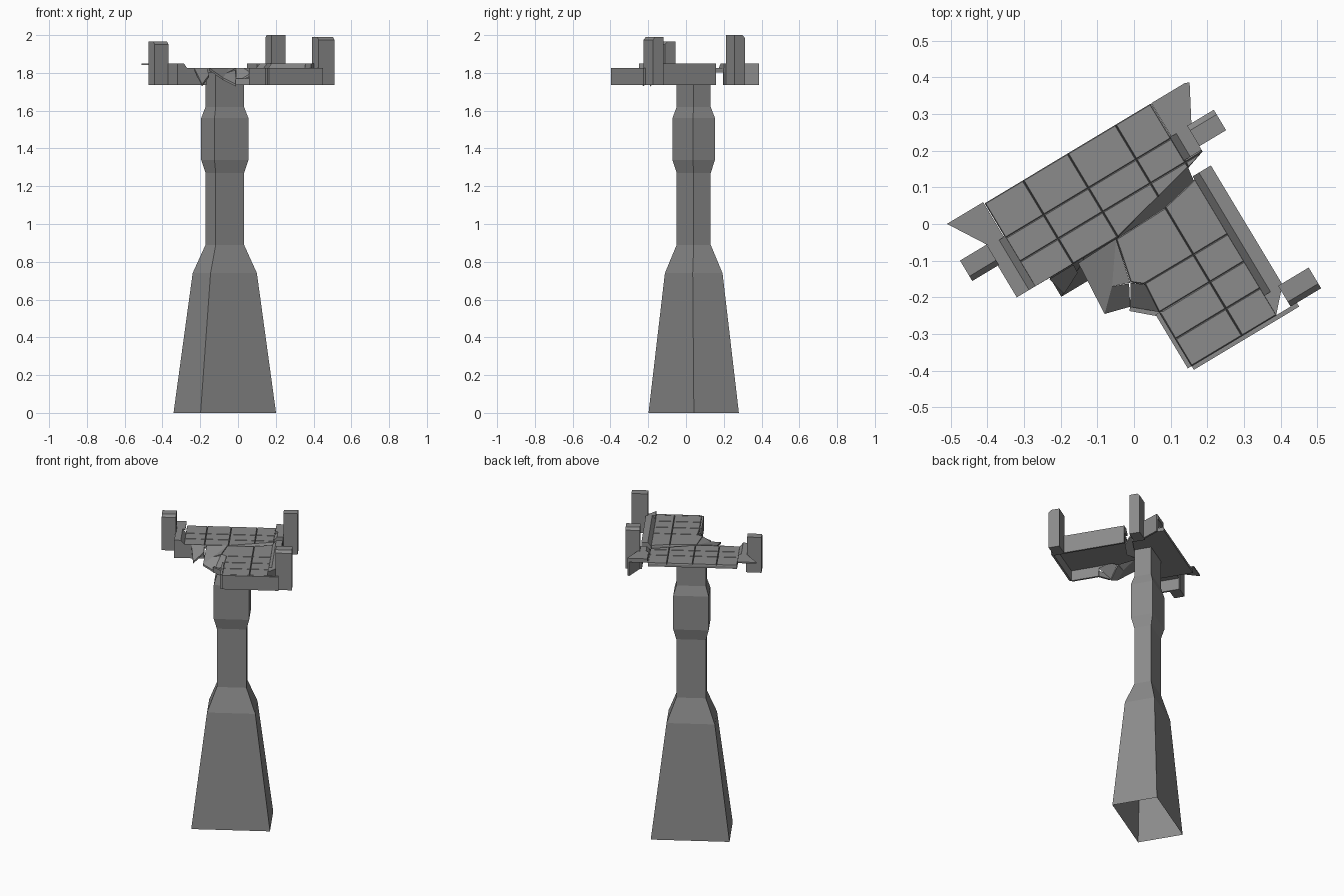
import bpy, bmesh, math
from mathutils import Vector

cube = bpy.data.objects.get("Cube")
if cube:
    bpy.data.objects.remove(cube)

TURN = math.radians(31)
BASE, DECK, RAIL = 1.735, 1.825, 1.85

concrete = bpy.data.materials.new("concrete_grey")
concrete.use_nodes = True
GREY = (0.26, 0.26, 0.26, 1)
concrete.diffuse_color = GREY
concrete.node_tree.nodes["Principled BSDF"].inputs["Base Color"].default_value = GREY


def finish(name, bm, recalc=True):
    """Turn a bmesh, laid out along the road axes, into a turned object."""
    if recalc:
        bmesh.ops.recalc_face_normals(bm, faces=bm.faces)
    mesh = bpy.data.meshes.new(name)
    bm.to_mesh(mesh)
    bm.free()
    mesh.materials.append(concrete)
    obj = bpy.data.objects.new(name, mesh)
    obj.rotation_euler.z = TURN
    bpy.context.collection.objects.link(obj)
    return obj


def extrude_shape(points, offset):
    """Closed solid from a flat outline moved by an offset."""
    bm = bmesh.new()
    face = bm.faces.new([bm.verts.new(p) for p in points])
    ext = bmesh.ops.extrude_face_region(bm, geom=[face], use_keep_orig=True)
    moved = [g for g in ext["geom"] if isinstance(g, bmesh.types.BMVert)]
    bmesh.ops.translate(bm, verts=moved, vec=offset)
    bmesh.ops.recalc_face_normals(bm, faces=bm.faces)
    return bm


def prism(name, outline, z0, z1):
    return finish(name, extrude_shape([(u, v, z0) for u, v in outline], (0, 0, z1 - z0)))


def wall(name, a, b, top=DECK, thick=0.012):
    """Upright slab between two plan points."""
    a, b = Vector(a), Vector(b)
    n = (b - a).orthogonal().normalized() * thick
    return prism(name, [a, b, b + n, a + n], BASE, top)


def shard(name, points, thick=0.012):
    return finish(name, extrude_shape(points, (0, 0, -thick)))


def deck(name, outline, u_cuts, v_cuts):
    """Thin slab whose top is split into raised tiles with grooves between."""
    low = DECK - 0.008
    bm = extrude_shape([(u, v, low - 0.015) for u, v in outline], (0, 0, 0.015))
    cuts = [((c, 0, 0), (1, 0, 0)) for c in u_cuts] + [((0, c, 0), (0, 1, 0)) for c in v_cuts]
    for co, no in cuts:
        geom = bm.verts[:] + bm.edges[:] + bm.faces[:]
        bmesh.ops.bisect_plane(bm, geom=geom, plane_co=co, plane_no=no)
    tops = [f for f in bm.faces if f.normal.z > 0.9]
    bmesh.ops.inset_individual(bm, faces=tops, thickness=0.0035, depth=0.008)
    return finish(name, bm)


def parapet(name, outer, inner, v0, v1):
    """Raised kerb with a sloped inner side and a skirt on the outer side."""
    s = 1 if inner > outer else -1
    profile = [(outer, BASE), (outer, RAIL), (inner - s * 0.02, RAIL), (inner, DECK),
               (inner, DECK - 0.015), (outer + s * 0.012, DECK - 0.015), (outer + s * 0.012, BASE)]
    return finish(name, extrude_shape([(u, v0, z) for u, z in profile], (0, v1 - v0, 0)))


def post(name, u0, u1, front, back, top):
    """Square post with one chamfered top edge, on the side given as front."""
    s = 0.015 if back > front else -0.015
    profile = [(front, BASE), (front, top - 0.015), (front + s, top), (back, top), (back, BASE)]
    return finish(name, extrude_shape([(u0, v, z) for v, z in profile], (u1 - u0, 0, 0)))


# Tapered pillar, hollow and open underneath: height, width, depth
SECTIONS = [(0, .466, .278), (.74, .286, .184), (.89, .175, .105), (1.27, .175, .105),
            (1.34, .21, .137), (1.56, .21, .137), (1.62, .175, .105), (1.815, .175, .105)]
bm = bmesh.new()
rings = []
for z, w, d in SECTIONS:
    rings.append([bm.verts.new((-.039 + sx * w / 2, .071 + sy * d / 2, z))
                  for sx, sy in ((-1, -1), (1, -1), (1, 1), (-1, 1))])
for low, high in zip(rings, rings[1:]):
    for i in range(4):
        j = (i + 1) % 4
        bm.faces.new((low[i], low[j], high[j], high[i]))
bm.faces.new(rings[-1])
finish("pillar", bm, False)

# Two road decks meeting at the crack
deck("rear_deck",
     [(-.32, -.007), (-.063, -.009), (.206, .055), (.262, .073), (.262, .155), (.208, .155),
      (.208, .258), (-.32, .258)],
     (-.198, -.056, .096, .207), (.072, .148))
deck("front_deck",
     [(-.063, -.01), (.092, -.005), (.185, .015), (.206, .02), (.206, -.413), (-.065, -.413),
      (-.065, -.242), (-.059, -.157), (-.09, -.132)],
     (.096,), (-.327, -.242, -.155))

# Kerbs along the outer road edges
parapet("rear_left_kerb", -.377, -.318, -.007, .155)
parapet("rear_right_kerb", .262, .206, .078, .155)
parapet("front_right_kerb", .262, .204, -.35, .029)
prism("kerb_end", [(.204, -.413), (.262, -.35), (.204, -.35)], DECK - .02, RAIL)

# Flared road ends
prism("left_flare", [(-.437, .263), (-.322, .263), (-.322, .152), (-.369, .152)], RAIL - .008, RAIL)
prism("right_flare", [(.318, .258), (.21, .258), (.21, .152), (.262, .152)], DECK, RAIL)
wall("right_flare_skirt", (.318, .258), (.262, .155), RAIL)

# Skirts hanging below the deck edges
wall("rear_deck_skirt", (-.377, -.007), (-.2, -.007))
wall("front_deck_skirt", (.27, -.413), (-.065, -.413))
wall("front_deck_side_skirt", (-.065, -.413), (-.065, -.242))

# Posts
post("rear_left_post", -.458, -.373, .094, .159, 1.965)
post("rear_right_post", .262, .347, .155, .09, 2.0)
post("front_right_post", .25, .347, -.413, -.347, 1.99)

# Broken slabs around the crack
shard("crack_slab", [(-.063, -.009, DECK), (.206, .058, DECK), (.2, .012, 1.765), (.085, -.015, 1.765)])
shard("edge_slab", [(-.185, -.013, DECK), (-.063, -.009, DECK), (-.139, -.115, 1.8), (-.195, -.169, 1.775)])
shard("middle_slab", [(-.063, -.009, DECK), (-.091, -.132, DECK), (-.139, -.115, 1.8)])
shard("dark_slab", [(-.139, -.115, 1.8), (-.095, -.132, 1.815), (-.125, -.188, 1.74), (-.195, -.169, 1.775)])
shard("front_slab", [(-.091, -.132, DECK), (-.059, -.157, DECK), (-.064, -.242, 1.8), (-.125, -.188, 1.75)])
shard("hanging_slab", [(-.275, -.01, DECK), (-.198, -.01, DECK), (-.2, -.035, 1.79), (-.261, -.065, 1.74)])
wall("front_slab_skirt", (-.064, -.242), (-.125, -.188), 1.77)
